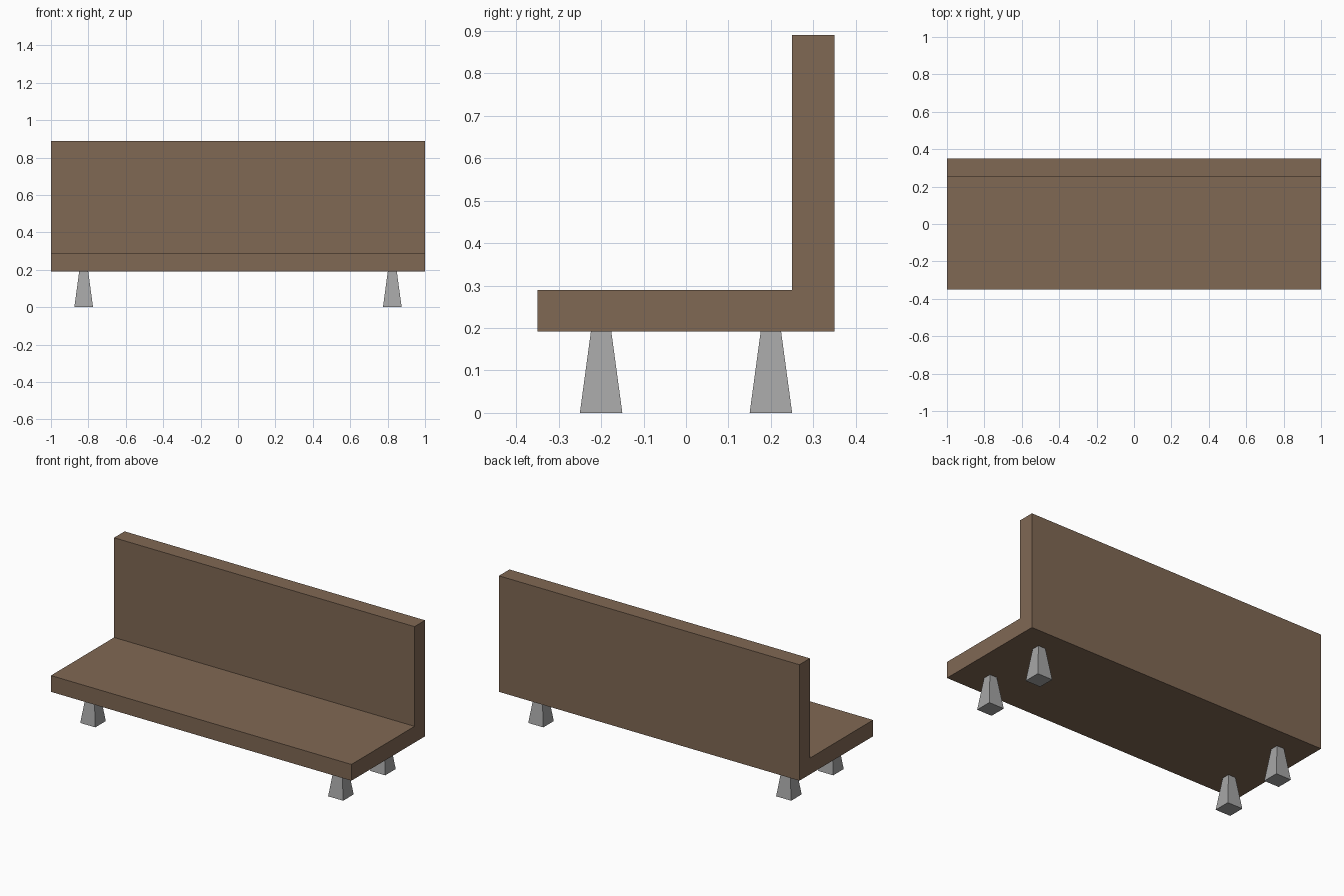
import bpy, bmesh

if "Cube" in bpy.data.objects:
    bpy.data.objects.remove(bpy.data.objects["Cube"])


def material(name, rgb):
    m = bpy.data.materials.new(name)
    m.diffuse_color = (*rgb, 1.0)
    m.use_nodes = True
    m.node_tree.nodes["Principled BSDF"].inputs["Base Color"].default_value = m.diffuse_color
    return m


def finish(bm, name, mat):
    bmesh.ops.recalc_face_normals(bm, faces=bm.faces)
    me = bpy.data.meshes.new(name)
    bm.to_mesh(me)
    bm.free()
    me.materials.append(mat)
    ob = bpy.data.objects.new(name, me)
    bpy.context.collection.objects.link(ob)
    return ob


wood = material("brown wood", (0.216, 0.138, 0.088))
metal = material("grey metal", (0.38, 0.38, 0.38))

# Seat and backrest: one L-shaped profile extruded along x
profile = [(-0.35, 0.192), (0.35, 0.192), (0.35, 0.89),
           (0.25, 0.89), (0.25, 0.29), (-0.35, 0.29)]
bm = bmesh.new()
face = bm.faces.new([bm.verts.new((-1, y, z)) for y, z in profile])
ext = bmesh.ops.extrude_face_region(bm, geom=[face])
moved = [g for g in ext["geom"] if isinstance(g, bmesh.types.BMVert)]
bmesh.ops.translate(bm, verts=moved, vec=(2, 0, 0))
finish(bm, "seat_and_backrest", wood)


# Four tapered square legs
def leg(name, x, y, height=0.192, base=0.1, top=0.048):
    bm = bmesh.new()
    bmesh.ops.create_cube(bm, size=1)
    for v in bm.verts:
        w = top if v.co.z > 0 else base
        v.co = (x + v.co.x * w, y + v.co.y * w, (v.co.z + 0.5) * height)
    finish(bm, name, metal)


for side, x in (("left", -0.825), ("right", 0.825)):
    for end, y in (("front", -0.2), ("back", 0.2)):
        leg(f"{end}_{side}_leg", x, y)
